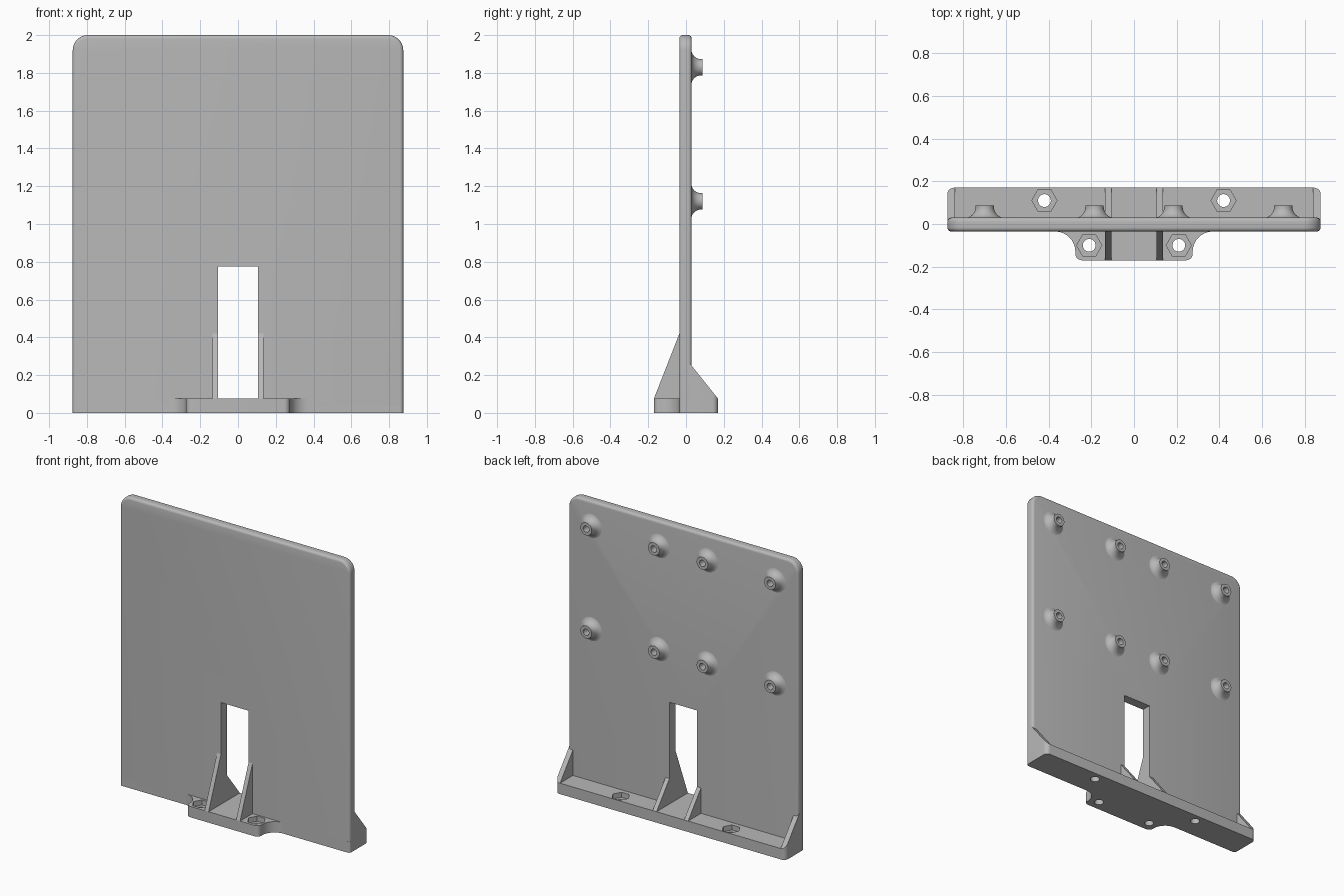
import bpy, bmesh
from math import sin, cos, pi, radians
from mathutils import Vector

cube = bpy.data.objects.get("Cube")
if cube:
    bpy.data.objects.remove(cube, do_unlink=True)

grey = bpy.data.materials.new("grey plastic")
grey.use_nodes = True
COLOUR = (0.48, 0.48, 0.48, 1)
grey.diffuse_color = COLOUR
grey.node_tree.nodes["Principled BSDF"].inputs["Base Color"].default_value = COLOUR

HALF, FRONT, BACK, DEPTH = 0.875, -0.035, 0.03, 0.17
BASE_TOP = 0.075


def arc(cx, cy, r, start, end, steps=8):
    angles = [radians(start + (end - start) * i / steps) for i in range(steps + 1)]
    return [(cx + r * cos(a), cy + r * sin(a)) for a in angles]


def mirrored(half):
    """Close an outline given its right half, listed from front to back."""
    return half + [(-x, y) for x, y in reversed(half)]


def prism(outline, axis, low, high):
    """Extrude a 2D outline along an axis, between low and high."""
    bm = bmesh.new()
    place = {"x": lambda a, b: (low, a, b),
             "y": lambda a, b: (a, low, b),
             "z": lambda a, b: (a, b, low)}[axis]
    face = bm.faces.new([bm.verts.new(place(a, b)) for a, b in outline])
    out = bmesh.ops.extrude_face_region(bm, geom=[face])
    moved = [g for g in out["geom"] if isinstance(g, bmesh.types.BMVert)]
    step = Vector([(high - low) * (k == axis) for k in "xyz"])
    bmesh.ops.translate(bm, verts=moved, vec=step)
    bmesh.ops.recalc_face_normals(bm, faces=bm.faces)
    return bm


def slice_off(bm, point, normal):
    """Remove everything on the normal's side of a plane and cap the cut."""
    bmesh.ops.bisect_plane(bm, geom=bm.verts[:] + bm.edges[:] + bm.faces[:],
                           plane_co=point, plane_no=normal, clear_outer=True)
    bmesh.ops.holes_fill(bm, edges=[e for e in bm.edges if e.is_boundary])
    bmesh.ops.recalc_face_normals(bm, faces=bm.faces)


def add(name, bm):
    mesh = bpy.data.meshes.new(name)
    bm.to_mesh(mesh)
    bm.free()
    mesh.materials.append(grey)
    obj = bpy.data.objects.new(name, mesh)
    bpy.context.collection.objects.link(obj)
    return obj


def activate(obj):
    bpy.ops.object.select_all(action="DESELECT")
    obj.select_set(True)
    bpy.context.view_layer.objects.active = obj


def cut(obj, bm):
    cutter = add("cutter", bm)
    mod = obj.modifiers.new("cut", "BOOLEAN")
    mod.operation, mod.solver, mod.object = "DIFFERENCE", "EXACT", cutter
    activate(obj)
    bpy.ops.object.modifier_apply(modifier=mod.name)
    bpy.data.objects.remove(cutter, do_unlink=True)


def smooth(obj):
    activate(obj)
    bpy.ops.object.shade_smooth_by_angle(angle=radians(30))


# Upright panel: rounded top corners, softened rim, window at the bottom
panel = prism(mirrored([(HALF, -0.2)] + arc(HALF - 0.08, 1.92, 0.08, 0, 90)), "y", FRONT, BACK)
rim = [e for e in panel.edges if abs(e.verts[0].co.y - e.verts[1].co.y) < 0.001]
bmesh.ops.bevel(panel, geom=rim, offset=0.018, segments=4, profile=0.5, affect="EDGES")
slice_off(panel, (0, 0, 0.04), (0, 0, -1))
panel = add("upright_panel", panel)
W, GUSSET = 0.105, 0.135
cut(panel, prism([(-W, BASE_TOP), (W, BASE_TOP), (W, 0.775), (-W, 0.775)], "y", -0.3, 0.3))
smooth(panel)

# Base: full-width rear shelf and a flared front tab
right_edge = (arc(0.245, -DEPTH + 0.03, 0.03, -90, 0)
              + arc(0.37, -0.13, 0.095, 180, 90)
              + arc(HALF - 0.018, FRONT + 0.018, 0.018, -90, 0)
              + arc(HALF - 0.03, DEPTH - 0.03, 0.03, 0, 90))
base = add("base", prism(mirrored(right_edge), "z", 0, BASE_TOP))

# Screw holes with hexagonal nut pockets
for x, y in [(0.42, 0.11), (-0.42, 0.11), (0.21, -0.1), (-0.21, -0.1)]:
    cut(base, prism(arc(x, y, 0.03, 0, 360, 32)[:-1], "z", -0.1, 0.2))
    cut(base, prism(arc(x, y, 0.059, 0, 360, 6)[:-1], "z", 0.04, 0.2))
smooth(base)

# Triangular gussets beside the window, and at the ends of the shelf
for side, sign in (("left", 1), ("right", -1)):
    inner, outer = sorted((sign * W, sign * GUSSET))
    add(side + "_front_gusset",
        prism([(-DEPTH, BASE_TOP), (FRONT + 0.01, BASE_TOP), (FRONT + 0.01, 0.42),
               (FRONT, 0.42)], "x", inner, outer))
    add(side + "_rear_gusset",
        prism([(BACK - 0.01, BASE_TOP), (DEPTH, BASE_TOP), (BACK, 0.25),
               (BACK - 0.01, 0.25)], "x", inner, outer))
    plan = [(0.84, 0), (HALF, 0)] + arc(HALF - 0.03, DEPTH - 0.03, 0.03, 0, 90) + [(0.84, DEPTH)]
    end = prism([(sign * x, y) for x, y in plan], "z", BASE_TOP, 0.4)
    slice_off(end, (0, BACK, 0.25), (0, 0.25 - BASE_TOP, DEPTH - BACK))
    smooth(add(side + "_end_gusset", end))


# Mounting bosses: flared round posts with a blind screw hole
def boss(name, x, z, sides=32):
    profile = arc(0.095, 0.08, 0.052, 270, 180)
    profile += [(0.043, 0.087), (0.022, 0.087), (0.022, 0.032), (0, 0.032)]
    bm = bmesh.new()
    verts = [bm.verts.new((x + r, y, z)) for r, y in profile]
    edges = [bm.edges.new(pair) for pair in zip(verts, verts[1:])]
    bmesh.ops.spin(bm, geom=verts + edges, cent=(x, 0, z), axis=(0, 1, 0),
                   angle=2 * pi, steps=sides)
    bmesh.ops.remove_doubles(bm, verts=bm.verts, dist=0.0005)
    bmesh.ops.recalc_face_normals(bm, faces=bm.faces)
    # The open surface must face the rear, away from the panel
    top = max(bm.faces, key=lambda f: f.calc_center_median().y)
    if top.normal.y < 0:
        bmesh.ops.reverse_faces(bm, faces=bm.faces)
    smooth(add(name, bm))


for row, z in (("lower", 1.12), ("upper", 1.83)):
    for column, x in (("right_outer", -0.7), ("right_inner", -0.185),
                      ("left_inner", 0.185), ("left_outer", 0.7)):
        boss(f"{row}_{column}_boss", x, z)
